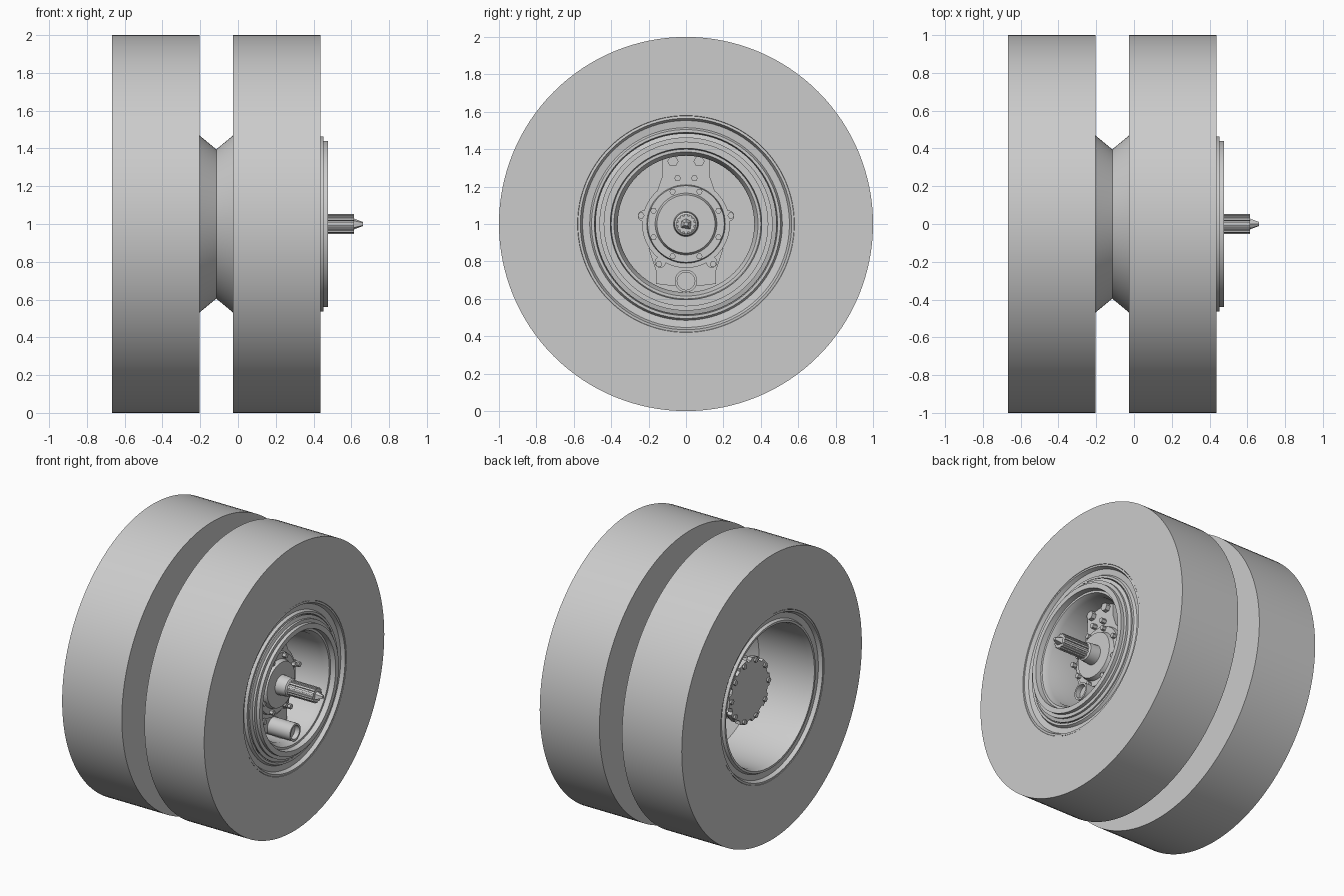
import bpy, bmesh
from math import sin, cos, pi, radians

if "Cube" in bpy.data.objects:
    bpy.data.objects.remove(bpy.data.objects["Cube"], do_unlink=True)

grey = bpy.data.materials.new("plain_grey")
grey.use_nodes = True
COLOUR = (0.6, 0.6, 0.6, 1)
grey.diffuse_color = COLOUR
grey.node_tree.nodes["Principled BSDF"].inputs["Base Color"].default_value = COLOUR

AXLE_Z = 1.0
MID = -0.115      # plane where the two wheel discs meet
parts = []


def finish(name, bm):
    bmesh.ops.remove_doubles(bm, verts=bm.verts, dist=1e-5)
    bmesh.ops.recalc_face_normals(bm, faces=bm.faces)
    mesh = bpy.data.meshes.new(name)
    bm.to_mesh(mesh)
    bm.free()
    mesh.materials.append(grey)
    ob = bpy.data.objects.new(name, mesh)
    ob.location.z = AXLE_Z
    bpy.context.collection.objects.link(ob)
    parts.append(ob)
    return ob


def lathe(name, profile, seg=96):
    """Turn a closed (x, radius) section around the axle."""
    bm = bmesh.new()
    rings = []
    for i in range(seg):
        a = 2 * pi * i / seg
        rings.append([bm.verts.new((x, r * cos(a), r * sin(a))) for x, r in profile])
    n = len(profile)
    for i in range(seg):
        a, b = rings[i], rings[(i + 1) % seg]
        for j in range(n):
            k = (j + 1) % n
            if profile[j][1] + profile[k][1] > 0:
                bm.faces.new((a[j], a[k], b[k], b[j]))
    return finish(name, bm)


def prism(name, outline, x0, x1, scale=1.0):
    """Extrude a (y, z) outline along the axle."""
    bm = bmesh.new()
    a = [bm.verts.new((x0, y, z)) for y, z in outline]
    b = [bm.verts.new((x1, y * scale, z * scale)) for y, z in outline]
    n = len(a)
    bm.faces.new(a)
    bm.faces.new(b)
    for i in range(n):
        j = (i + 1) % n
        bm.faces.new((a[i], a[j], b[j], b[i]))
    return finish(name, bm)


def circle(r, seg, y=0.0, z=0.0):
    return [(y + r * cos(2 * pi * i / seg), z + r * sin(2 * pi * i / seg)) for i in range(seg)]


def toothed(r_in, r_out, teeth, share=0.5):
    """Outline with square teeth."""
    pts = []
    step = 2 * pi / teeth
    for i in range(teeth):
        c = i * step
        for off, r in ((-0.5 * share, r_out), (0, r_out), (0.5 * share, r_out),
                       (0.6 * share, r_in), (1 - 0.6 * share, r_in)):
            pts.append((r * cos(c + off * step), r * sin(c + off * step)))
    return pts


# Twin tyres and rims, mirrored about the joint
tyre = [(0.088, 0.47), (0.088, 1), (0.552, 1), (0.552, 0.58), (0.53, 0.572), (0.1, 0.565)]
rim = [(0, 0.1), (0, 0.395), (0.012, 0.405), (0.088, 0.468), (0.1, 0.56), (0.53, 0.57),
       (0.55, 0.578), (0.552, 0.565), (0.527, 0.553), (0.522, 0.515), (0.54, 0.505),
       (0.54, 0.49), (0.5, 0.482), (0.12, 0.475), (0.03, 0.38), (0.03, 0.1)]
for side, label in ((1, "inner"), (-1, "outer")):
    for part, section in (("tyre", tyre), ("rim", rim)):
        lathe(f"{label}_{part}", [(MID + side * d, r) for d, r in section],
              128 if part == "tyre" else 96)

# Stepped brake drum, open towards the axle side
lathe("brake_drum", [(-0.07, 0.1), (-0.07, 0.38), (0, 0.46), (0.42, 0.46), (0.42, 0.485),
                     (0.43, 0.485), (0.437, 0.463), (0.452, 0.463), (0.452, 0.44),
                     (0.476, 0.44), (0.476, 0.405), (0.44, 0.4), (0.44, 0.385),
                     (0.4, 0.365), (0.08, 0.365), (0.08, 0.1)])

# Fluted hub seen in the outer dish
prism("hub_body", toothed(0.165, 0.21, 10, 0.55), -0.47, -0.1)
lathe("hub_base", [(-0.2, 0), (-0.2, 0.25), (-0.145, 0.29), (-0.1, 0.29), (-0.1, 0)])
prism("hub_cap", toothed(0.205, 0.225, 10, 0.6), -0.495, -0.46)
for i in range(10):
    a = radians(36 * i)
    prism("hub_cap_bolt", circle(0.018, 6, 0.205 * cos(a), 0.205 * sin(a)), -0.507, -0.45)
    prism("wheel_nut", circle(0.025, 6, 0.325 * cos(a), 0.325 * sin(a)), -0.18, -0.13)

# Axle end, flange and collar
lathe("axle_end", [(0.05, 0), (0.05, 0.2), (0.24, 0.2), (0.24, 0.235), (0.28, 0.235),
                   (0.28, 0.21), (0.305, 0.205), (0.305, 0.165), (0.335, 0.155), (0.335, 0)], 64)
lathe("shaft_collar", [(0.32, 0), (0.32, 0.068), (0.41, 0.062), (0.42, 0.05), (0.42, 0)], 48)
prism("drive_shaft", toothed(0.045, 0.053, 12), 0.4, 0.615)
prism("shaft_tip", [(-0.03, -0.02), (0.025, -0.03), (0.03, 0.015), (0, 0.03), (-0.025, 0.018)],
      0.61, 0.662, 0.35)

# Flange bolts
for i in range(8):
    a = radians(22.5 + 45 * i)
    prism("flange_bolt", circle(0.017, 6, 0.188 * cos(a), 0.188 * sin(a)), 0.29, 0.33)
for side in (-1, 1):
    for y, z in ((0.24, 0.045), (0.045, 0.245), (0.145, -0.215)):
        prism("outer_bolt", circle(0.018, 6, side * y, z), 0.22, 0.315)
        prism("bolt_boss", circle(0.03, 12, side * y * 0.95, z * 0.95), 0.2, 0.28)

# Upper bracket with two anchor bolts
prism("upper_bracket", [(-0.16, 0.16), (0.16, 0.16), (0.125, 0.26), (0.125, 0.36),
                        (0.1, 0.385), (-0.1, 0.385), (-0.125, 0.36), (-0.125, 0.26)], 0.22, 0.28)
for y in (-0.07, 0.07):
    prism("anchor_bolt", circle(0.03, 6, y, 0.335), 0.1, 0.31)

# Lower bracket with cam tube
prism("lower_bracket", [(-0.2, -0.13), (-0.16, -0.25), (-0.16, -0.32), (-0.08, -0.33),
                        (0.08, -0.33), (0.16, -0.32), (0.16, -0.25), (0.2, -0.13)], 0.2, 0.27)
lathe_tube = lathe("cam_tube", [(0.2, 0.06), (0.445, 0.06), (0.445, 0.047), (0.41, 0.047),
                                (0.41, 0), (0.2, 0)], 32)
lathe_tube.location.z = AXLE_Z - 0.305
prism("cam_knob", circle(0.024, 12, 0, -0.372), 0.3, 0.36)

# Smooth round surfaces, keep edges sharp
bpy.ops.object.select_all(action='DESELECT')
for ob in parts:
    ob.select_set(True)
bpy.context.view_layer.objects.active = parts[0]
bpy.ops.object.shade_smooth_by_angle(angle=radians(30))
